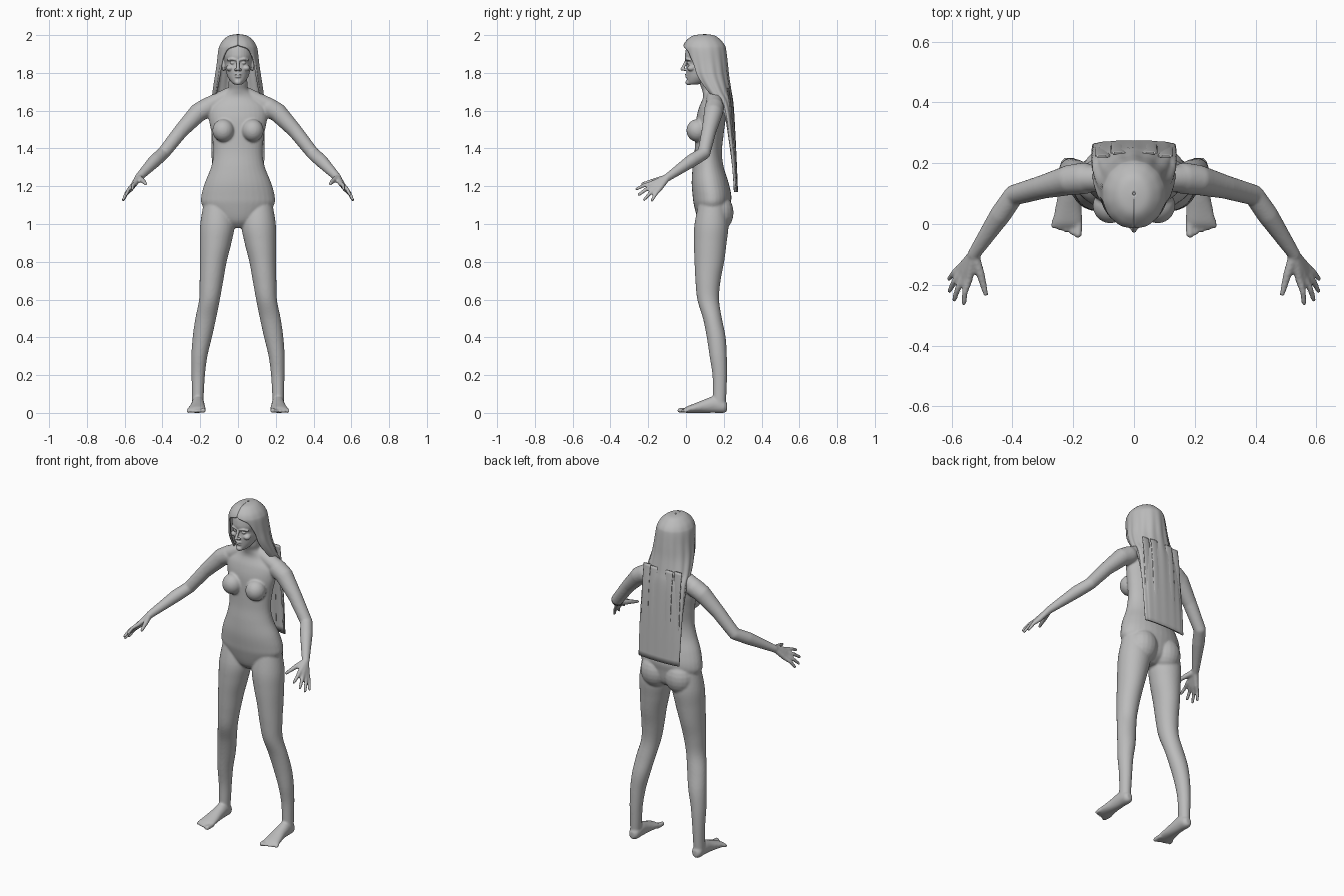
import bpy, bmesh, math
from mathutils import Vector, Matrix

cube = bpy.data.objects.get("Cube")
if cube:
    bpy.data.objects.remove(cube)

grey = bpy.data.materials.new("plain_grey")
grey.use_nodes = True
tone = (.5, .5, .5, 1)
grey.diffuse_color = tone
grey.node_tree.nodes["Principled BSDF"].inputs["Base Color"].default_value = tone


def spline(rows, steps=5):
    """Smoothly interpolate between rows of numbers."""
    result = []
    for i in range(len(rows) - 1):
        before, start = rows[max(i - 1, 0)], rows[i]
        end, after = rows[i + 1], rows[min(i + 2, len(rows) - 1)]
        for k in range(steps):
            t = k / steps
            result.append([b + t * (c - a) / 2 + t * t * (a - 2.5 * b + 2 * c - d / 2)
                           + t ** 3 * (1.5 * (b - c) + (d - a) / 2)
                           for a, b, c, d in zip(before, start, end, after)])
    return result + [list(rows[-1])]


def bridge(bm, rings, closed):
    for low, high in zip(rings, rings[1:]):
        count = len(low)
        for i in range(count if closed else count - 1):
            j = (i + 1) % count
            bm.faces.new((low[i], low[j], high[j], high[i]))


def loft(bm, rows, sides=(1,), along_y=False, segments=32):
    """Closed solid from rows of: position, x min, x max, depth min, depth max."""
    for side in sides:
        rings = []
        for pos, left, right, near, far in spline(rows):
            ring = []
            for i in range(segments):
                angle = math.tau * i / segments
                x = side * (left + right) / 2 + (right - left) / 2 * math.cos(angle)
                d = (near + far) / 2 + (far - near) / 2 * math.sin(angle)
                ring.append(bm.verts.new((x, pos, d) if along_y else (x, d, pos)))
            rings.append(ring)
        bridge(bm, rings, True)
        bm.faces.new(rings[0])
        bm.faces.new(rings[-1])


def centred(rows):
    return [(z, -half, half, front, back) for z, half, front, back in rows]


def ball(bm, centre, size, sides=(1, -1)):
    for side in sides:
        place = Matrix.Translation((centre[0] * side, centre[1], centre[2]))
        bmesh.ops.create_uvsphere(bm, u_segments=20, v_segments=12, radius=1,
                                  matrix=place @ Matrix.Diagonal((*size, 1)))


def limb(bm, points, radii, sides=(1, -1)):
    """Chain of tapered segments with rounded joints."""
    for side in sides:
        path = [Vector((p[0] * side, p[1], p[2])) for p in points]
        for p, r in zip(path, radii):
            ball(bm, p, (r, r, r), (1,))
        for i in range(len(path) - 1):
            p, q = path[i], path[i + 1]
            turn = (q - p).to_track_quat('Z', 'Y').to_matrix().to_4x4()
            bmesh.ops.create_cone(bm, cap_ends=True, segments=20, radius1=radii[i],
                                  radius2=radii[i + 1], depth=(q - p).length,
                                  matrix=Matrix.Translation((p + q) / 2) @ turn)


def finish(bm, name, voxel=None, passes=0):
    bmesh.ops.recalc_face_normals(bm, faces=bm.faces[:])
    for face in bm.faces:
        face.smooth = True
    mesh = bpy.data.meshes.new(name)
    bm.to_mesh(mesh)
    bm.free()
    mesh.materials.append(grey)
    obj = bpy.data.objects.new(name, mesh)
    bpy.context.scene.collection.objects.link(obj)
    if voxel:
        fuse = obj.modifiers.new("fuse", 'REMESH')
        fuse.mode = 'VOXEL'
        fuse.voxel_size = voxel
        fuse.use_smooth_shade = True
        soften = obj.modifiers.new("soften", 'SMOOTH')
        soften.factor = .5
        soften.iterations = passes
    return obj


both = (1, -1)

# Torso and neck
body = bmesh.new()
loft(body, centred([
    (.98, .04, .1, .17), (1.02, .13, .065, .22), (1.1, .19, .042, .235),
    (1.15, .194, .035, .24), (1.22, .175, .03, .225), (1.3, .143, .035, .2),
    (1.38, .13, .045, .19), (1.48, .14, .05, .2), (1.56, .155, .055, .21),
    (1.62, .15, .07, .21), (1.67, .1, .09, .2), (1.71, .055, .085, .18),
    (1.75, .05, .07, .165), (1.8, .045, .07, .16)]))
limb(body, [(.03, .15, 1.69), (.16, .15, 1.625)], (.04, .045))
ball(body, (.078, .06, 1.495), (.058, .058, .06))
ball(body, (.082, .172, 1.06), (.088, .08, .1))

# Legs
loft(body, [
    (1.12, .04, .18, .07, .21), (1, .018, .2, .045, .225), (.9, .035, .202, .042, .215),
    (.8, .06, .202, .045, .202), (.7, .078, .203, .05, .183), (.6, .096, .206, .06, .175),
    (.5, .116, .226, .09, .19), (.4, .138, .24, .11, .21), (.3, .162, .247, .125, .216),
    (.2, .175, .246, .14, .217), (.1, .181, .244, .142, .214), (.03, .185, .244, .14, .21)],
    both)

# Feet and toes
loft(body, [
    (.218, .198, .228, .012, .05), (.2, .182, .242, 0, .07), (.15, .178, .246, 0, .088),
    (.1, .176, .25, 0, .072), (.05, .172, .26, 0, .052), (.005, .17, .268, 0, .034),
    (-.012, .18, .262, .002, .022)], both, True)
for i in range(5):
    x, tip = .182 + .02 * i, -.034 + .007 * i
    r = .013 if i == 0 else .0095
    limb(body, [(x, .01, .014), (x + .002, tip, r)], (r, r))

# Arms
limb(body, [(.165, .15, 1.615), (.21, .145, 1.59), (.3, .122, 1.495), (.395, .095, 1.375),
            (.44, .03, 1.335), (.527, -.1, 1.245)],
     (.052, .05, .039, .034, .035, .021))

# Hands
wrist = Vector((.527, -.1, 1.245))
for tip in [(.56, -.262, 1.185), (.592, -.25, 1.155), (.607, -.22, 1.13), (.608, -.18, 1.125)]:
    tip = Vector(tip)
    knuckle = wrist.lerp(tip, .5)
    bend = wrist.lerp(tip, .75) + Vector((.004, 0, .005))
    limb(body, [wrist, knuckle, bend, tip], (.018, .0135, .0105, .0085))
limb(body, [wrist, (.505, -.165, 1.23), (.488, -.23, 1.212)], (.018, .014, .009))
finish(body, "body", .006, 5)

# Head with brow, eyes, nose, cheeks, mouth and ears
head = bmesh.new()
loft(head, centred([
    (1.738, .018, .012, .06), (1.75, .035, .006, .1), (1.78, .055, .004, .14),
    (1.82, .066, .002, .17), (1.852, .072, .006, .185), (1.875, .077, -.004, .19),
    (1.9, .08, -.005, .19), (1.94, .075, .005, .185), (1.97, .05, .035, .165),
    (1.982, .01, .08, .12)]))
middle = (1,)
limb(head, [(0, .004, 1.868), (0, -.008, 1.842), (0, -.02, 1.82)], (.008, .008, .009), middle)
ball(head, (.011, -.006, 1.817), (.008, .011, .007))
limb(head, [(.012, -.001, 1.87), (.034, .004, 1.874), (.052, .018, 1.868)], (.006, .007, .006))
ball(head, (.029, .015, 1.853), (.013, .011, .008))
ball(head, (.043, .028, 1.825), (.02, .022, .016))
ball(head, (0, .003, 1.791), (.019, .009, .005), middle)
ball(head, (0, .004, 1.78), (.016, .009, .006), middle)
ball(head, (0, .014, 1.75), (.019, .017, .015), middle)
ball(head, (.076, .1, 1.84), (.009, .018, .032))
finish(head, "head", .0035, 3)

# Long hair: crown, face opening, then a flat fall down the back
hair = bmesh.new()
rings = []
for z, half, front, back, opening in spline([
        (2, .004, .095, .105, 180), (1.993, .045, .04, .15, 180), (1.97, .075, .008, .18, 180),
        (1.945, .092, -.008, .2, 178), (1.92, .1, -.01, .207, 145), (1.85, .108, 0, .215, 128),
        (1.78, .118, .02, .222, 124), (1.7, .13, .08, .235, 118), (1.62, .135, .16, .247, 105),
        (1.4, .135, .215, .26, 95), (1.17, .132, .245, .27, 90)]):
    ring = []
    reach = math.radians(min(opening, 180))
    for i in range(65):
        angle = reach * (i / 32 - 1)
        ridge = 1 + .02 * math.cos(angle * 14) * min(1, (2 - z) * 5)
        ring.append(hair.verts.new((half * ridge * math.sin(angle),
                    (front + back) / 2 + (back - front) / 2 * ridge * math.cos(angle), z)))
    rings.append(ring)
bridge(hair, rings, False)
hair_object = finish(hair, "hair")
thick = hair_object.modifiers.new("thickness", 'SOLIDIFY')
thick.thickness = .01
thick.offset = 0

# Overlapping flat locks on the back
locks = bmesh.new()
for i in range(5):
    x = .052 * (i - 2)
    wide = .025
    shift = .006 * (i % 2) - .004 * abs(i - 2)
    loft(locks, [(z, x - wide, x + wide, y + shift, y + shift + .009) for z, y in
                 ((1.175 + .008 * (i % 3), .261), (1.4, .253), (1.6, .241), (1.72, .226))],
         segments=12)
finish(locks, "hair_locks")
